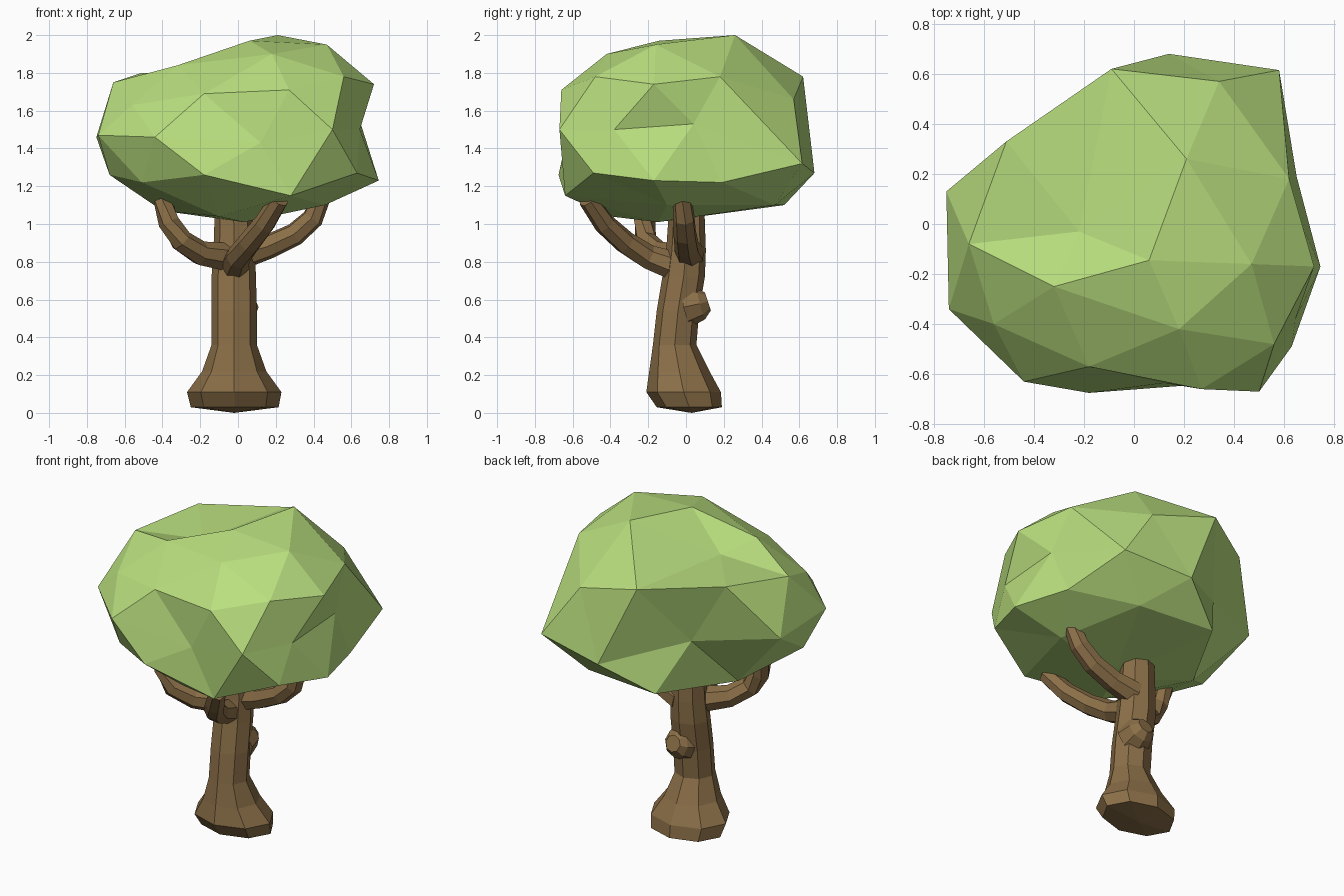
import bpy, bmesh, math
from mathutils import Vector

if "Cube" in bpy.data.objects:
    bpy.data.objects.remove(bpy.data.objects["Cube"])


def material(name, rgb):
    m = bpy.data.materials.new(name)
    m.diffuse_color = (*rgb, 1)
    m.use_nodes = True
    m.node_tree.nodes["Principled BSDF"].inputs["Base Color"].default_value = m.diffuse_color
    return m


leaf = material("leaf_green", (0.49, 0.74, 0.21))
bark = material("bark_brown", (0.26, 0.16, 0.065))


def finish(bm, name, mat):
    bmesh.ops.recalc_face_normals(bm, faces=bm.faces[:])
    me = bpy.data.meshes.new(name)
    bm.to_mesh(me)
    bm.free()
    me.materials.append(mat)
    ob = bpy.data.objects.new(name, me)
    bpy.context.collection.objects.link(ob)
    return ob


def loft(name, rings, tip=None):
    """Skin a list of rings; the first ring may be closed to a tip point."""
    bm = bmesh.new()
    vs = [[bm.verts.new(p) for p in r] for r in rings]
    n = len(vs[0])
    for a, b in zip(vs, vs[1:]):
        for i in range(n):
            j = (i + 1) % n
            bm.faces.new((a[i], a[j], b[j], b[i]))
    bm.faces.new(vs[-1])
    if tip:
        t = bm.verts.new(tip)
        for i in range(n):
            bm.faces.new((t, vs[0][(i + 1) % n], vs[0][i]))
    else:
        bm.faces.new(vs[0][::-1])
    return finish(bm, name, bark)


def circle(n):
    return [(math.cos(t), math.sin(t)) for t in
            (2 * math.pi * i / n for i in range(n))]


# Trunk: flared octagonal sections (z, x min, x max, y min, y max)
sections = [(0.03, -0.25, 0.215, -0.155, 0.19), (0.11, -0.27, 0.23, -0.21, 0.185),
            (0.22, -0.19, 0.15, -0.195, 0.125), (0.36, -0.14, 0.10, -0.175, 0.055),
            (0.54, -0.14, 0.10, -0.155, 0.07), (0.72, -0.14, 0.095, -0.125, 0.10),
            (0.86, -0.13, 0.09, -0.105, 0.105), (1.15, -0.12, 0.07, -0.085, 0.095)]
rings = []
for z, x0, x1, y0, y1 in sections:
    rings.append([((x0 + x1) / 2 + c * (x1 - x0) / 2,
                   (y0 + y1) / 2 + s * (y1 - y0) / 2, z) for c, s in circle(8)])
loft("trunk", rings, (-0.02, 0.03, 0))


# Branches: tapering tubes along curved paths
def branch(name, path, radii, n=7):
    pts = [Vector(p) for p in path]
    out = []
    for i, p in enumerate(pts):
        t = (pts[min(i + 1, len(pts) - 1)] - pts[max(i - 1, 0)]).normalized()
        side = t.cross(Vector((0, 0, 1))).normalized()
        up = side.cross(t)
        out.append([p + (side * c + up * s) * radii[i] for c, s in circle(n)])
    loft(name, out)


taper = (0.08, 0.066, 0.062, 0.058, 0.05)
branch("left_branch", [(-0.03, -0.03, 0.82), (-0.20, -0.15, 0.845), (-0.30, -0.215, 0.91),
                       (-0.365, -0.22, 1.01), (-0.40, -0.20, 1.13)], taper)
branch("right_branch", [(0.02, 0.02, 0.84), (0.16, 0.005, 0.88), (0.30, -0.005, 0.945),
                        (0.395, -0.01, 1.03), (0.44, -0.02, 1.14)], taper)
branch("front_branch", [(-0.02, -0.04, 0.77), (0.0, -0.20, 0.825), (0.06, -0.32, 0.90),
                        (0.14, -0.43, 1.0), (0.22, -0.52, 1.13)], taper)

# Knot: a short blunt stub on the back of the trunk
branch("trunk_knot", [(0.0, 0.0, 0.56), (0.01, 0.08, 0.578), (0.01, 0.116, 0.59)],
       (0.11, 0.085, 0.05), 8)

# Crown: facets between corner points, wrapped as on a sphere so dents survive
corners = [
    (.5, -.67, 1.5), (.28, -.64, 1.15), (-.18, -.675, 1.26), (-.44, -.63, 1.46),
    (-.18, -.57, 1.69), (.27, -.66, 1.71), (.56, -.48, 1.78), (.63, -.49, 1.27),
    (.72, -.17, 1.74), (.745, -.17, 1.23), (.645, -.38, 1.5), (.65, .04, 1.53),
    (.62, .18, 1.78), (.65, .19, 1.22), (.58, .615, 1.32), (.34, .57, 1.66),
    (.14, .68, 1.27), (-.09, .62, 1.78), (.21, .26, 2.0), (.06, -.145, 1.97),
    (.47, -.16, 1.95), (.18, -.42, 1.90), (-.32, -.25, 1.84), (-.22, -.03, 1.79),
    (-.56, -.40, 1.63), (-.66, -.08, 1.75), (-.51, .33, 1.8), (-.75, .13, 1.46),
    (-.74, -.34, 1.47), (-.68, -.2, 1.26), (-.51, -.45, 1.22), (-.29, .36, 1.41),
    (-.15, .52, 1.1), (-.4, .05, 1.07), (.03, -.15, 1.01), (-.1, -.4, 1.04),
    (.46, -.1, 1.1), (.35, .47, 1.1), (.12, -.635, 1.43)]
bm = bmesh.new()
verts = []
for x, y, z in corners:
    verts.append(bm.verts.new(Vector((x / 0.7, y / 0.65, (z - 1.5) / 0.5)).normalized()))
bmesh.ops.convex_hull(bm, input=verts)
for v, p in zip(verts, corners):
    v.co = p


def turn_edge(a, b, c, d):
    """Swap the diagonal a-b for c-d where those four corners form a quad."""
    e = bm.edges.get((verts[a], verts[b]))
    if e and {v for f in e.link_faces for v in f.verts} == {verts[i] for i in (a, b, c, d)}:
        bmesh.ops.rotate_edges(bm, edges=[e])


# Fold line of the crown's top dent
turn_edge(26, 18, 17, 23)
finish(bm, "crown", leaf)
